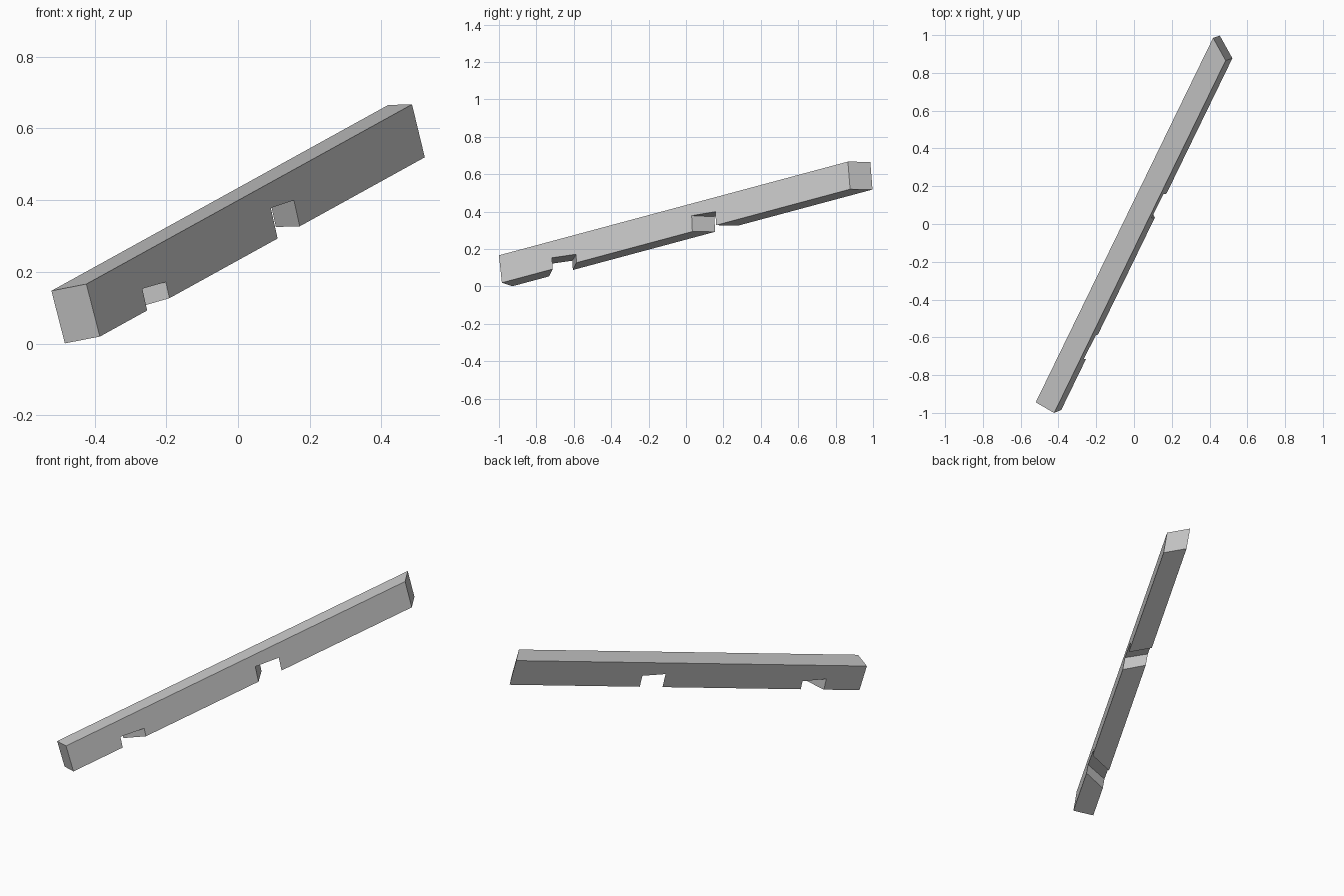
import bpy
import bmesh
from mathutils import Vector

cube = bpy.data.objects.get("Cube")
if cube:
    bpy.data.objects.remove(cube, do_unlink=True)

# Beam frame: along its length, upward, and across from back to front
ORIGIN = Vector((-0.484, -0.931, 0.0))
ALONG = Vector((0.4254, 0.8741, 0.2347)).normalized()
UP = Vector((-0.26, -0.13, 0.957))
UP = (UP - ALONG * UP.dot(ALONG)).normalized()
ACROSS = ALONG.cross(UP)
WIDTH, HEIGHT = 0.114, 0.152

grey = bpy.data.materials.new("light_grey")
grey.use_nodes = True
colour = (0.58, 0.58, 0.58, 1)
grey.diffuse_color = colour
grey.node_tree.nodes["Principled BSDF"].inputs["Base Color"].default_value = colour


def mix(pair, t):
    return pair[0] + (pair[1] - pair[0]) * t


def skewed_block(name, starts, ends, start_tops, end_tops, leans, bottom=0.0, spread=0.0):
    """Block along the beam; each pair holds its (back, front) values."""
    bm = bmesh.new()
    rings = []
    for t in (-spread, 1 + spread):
        ring = []
        for side, tops, lean in ((starts, start_tops, leans[0]), (ends, end_tops, leans[1])):
            levels = [bottom, mix(tops, t)]
            if side is ends:
                levels.reverse()
            for h in levels:
                s = mix(side, t) + lean * h
                ring.append(bm.verts.new(ORIGIN + ALONG * s + ACROSS * (WIDTH * t) + UP * h))
        rings.append(ring)
    back, front = rings
    bm.faces.new(back)
    bm.faces.new(front)
    for i in range(4):
        j = (i + 1) % 4
        bm.faces.new((back[i], back[j], front[j], front[i]))
    bmesh.ops.recalc_face_normals(bm, faces=bm.faces)
    mesh = bpy.data.meshes.new(name)
    bm.to_mesh(mesh)
    bm.free()
    mesh.materials.append(grey)
    obj = bpy.data.objects.new(name, mesh)
    bpy.context.collection.objects.link(obj)
    return obj


# Main beam with a mitred upper end
beam = skewed_block("notched_beam", (0.003, 0.0), (2.206, 2.13),
                    (HEIGHT, HEIGHT), (HEIGHT, HEIGHT), (0.03, 0.06))

# Two skewed notches in the underside
notches = (
    ("lower_notch", (0.227, 0.31), (0.373, 0.456), (0.067, 0.062), (0.051, 0.046)),
    ("upper_notch", (1.243, 1.165), (1.386, 1.31), (0.082, 0.087), (0.069, 0.074)),
)
bpy.context.view_layer.objects.active = beam
for spec in notches:
    cutter = skewed_block(*spec, (0.1, 0.1), bottom=-0.05, spread=0.3)
    cutter.hide_render = True
    mod = beam.modifiers.new(spec[0], "BOOLEAN")
    mod.operation = "DIFFERENCE"
    mod.solver = "EXACT"
    mod.object = cutter
    bpy.ops.object.modifier_apply(modifier=mod.name)
    bpy.data.objects.remove(cutter, do_unlink=True)
